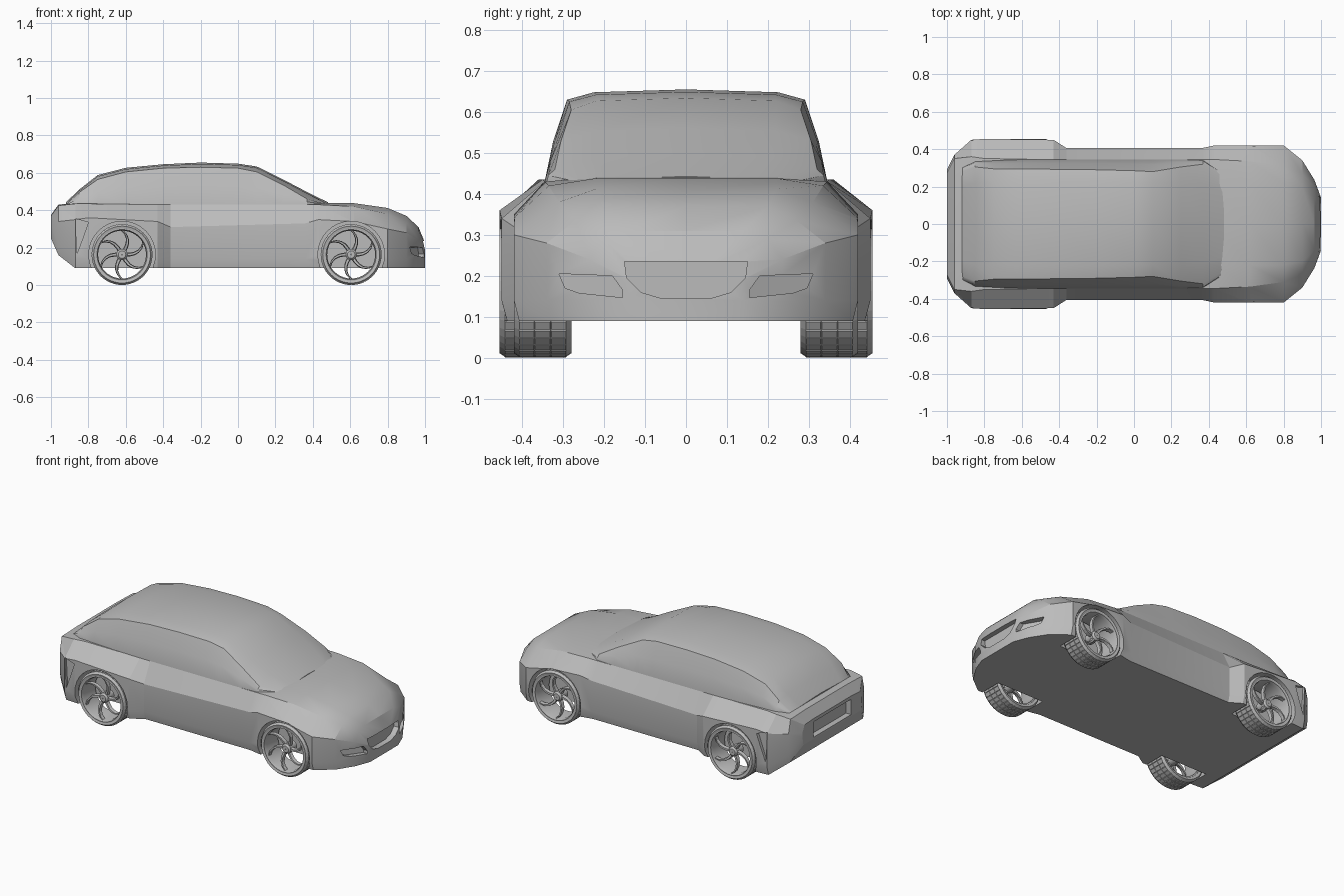
import bpy, bmesh, math
from mathutils import Vector, Matrix

if "Cube" in bpy.data.objects:
    bpy.data.objects.remove(bpy.data.objects["Cube"], do_unlink=True)

grey = bpy.data.materials.new("plain grey")
grey.use_nodes = True
grey.diffuse_color = (0.5, 0.5, 0.5, 1)
grey.node_tree.nodes["Principled BSDF"].inputs["Base Color"].default_value = (0.5, 0.5, 0.5, 1)


def finish(bm, name):
    bmesh.ops.recalc_face_normals(bm, faces=bm.faces)
    mesh = bpy.data.meshes.new(name)
    bm.to_mesh(mesh)
    bm.free()
    mesh.materials.append(grey)
    obj = bpy.data.objects.new(name, mesh)
    bpy.context.collection.objects.link(obj)
    return obj


def smooth(obj, degrees):
    bpy.ops.object.select_all(action="DESELECT")
    obj.select_set(True)
    bpy.context.view_layer.objects.active = obj
    bpy.ops.object.shade_smooth_by_angle(angle=math.radians(degrees))


def skin(bm, rings, closed=False):
    """Join rings of points with quads; cap the ends unless closed."""
    vs = [[bm.verts.new(p) for p in ring] for ring in rings]
    faces = []
    for a, b in zip(vs, vs[1:] + vs[:1] if closed else vs[1:]):
        for i in range(len(a)):
            j = (i + 1) % len(a)
            faces.append(bm.faces.new((a[i], a[j], b[j], b[i])))
    if not closed:
        bm.faces.new(vs[0])
        bm.faces.new(vs[-1])
    return faces


def mirrored(x, half):
    """Full cross-section from (y, z) points of the left half."""
    return [(x, y, z) for y, z in half] + [(x, -y, z) for y, z in reversed(half) if y > 0]


def cut(obj, points, direction):
    """Subtract a prism from obj."""
    bm = bmesh.new()
    d = Vector(direction)
    skin(bm, [[Vector(p) for p in points], [Vector(p) + d for p in points]])
    tool = finish(bm, "cutter")
    tool.hide_render = True
    mod = obj.modifiers.new("cut", "BOOLEAN")
    mod.operation, mod.solver, mod.object = "DIFFERENCE", "EXACT", tool
    bpy.context.view_layer.objects.active = obj
    bpy.ops.object.modifier_apply(modifier=mod.name)
    bpy.data.objects.remove(tool, do_unlink=True)


# Lower body: x, floor z, side y, side top z, shoulder y, shoulder z, deck y, deck z
BODY = [
    (-1.0, .25, .29, .33, .27, .37, .19, .375),
    (-.96, .16, .37, .34, .35, .425, .2, .43),
    (-.87, .09, .45, .35, .36, .435, .22, .44),
    (-.8, .09, .455, .36, .35, .435, .22, .44),
    (-.43, .09, .45, .34, .345, .43, .22, .44),
    (-.36, .09, .405, .31, .345, .43, .22, .44),
    (.36, .09, .405, .33, .345, .43, .22, .44),
    (.43, .09, .42, .35, .345, .43, .22, .44),
    (.62, .09, .42, .34, .335, .42, .22, .438),
    (.8, .09, .42, .3, .31, .38, .22, .412),
    (.9, .09, .34, .28, .27, .335, .2, .37),
    (.965, .09, .235, .24, .2, .29, .14, .31),
    (1.0, .09, .14, .19, .12, .22, .06, .225),
]
bm = bmesh.new()
skin(bm, [mirrored(x, [(0, zb), (w * .97, zb), (w, zb + .05), (w, zw), (ws, zs), (wt, zt), (0, zt)])
          for x, zb, w, zw, ws, zs, wt, zt in BODY])
body = finish(bm, "body")

# Wheel arches
AXLES = [(-.62, .385), (.605, .35)]
for ax, wy in AXLES:
    ring = [math.tau * i / 32 for i in range(32)]
    for s in (1, -1):
        cut(body, [(ax + .178 * math.cos(a), s * (wy - .08), .163 + .178 * math.sin(a)) for a in ring],
            (0, s * .3, 0))


def nose_x(y):
    return 1.0 - .25 * max(0, abs(y) - .14) - 1.0 * max(0, abs(y) - .22) * .6


# Grille, fog lamp openings, number plate recess and rear side vents
grille = [(-.15, .235), (.15, .235), (.145, .195), (.11, .16), (.06, .145),
          (-.06, .145), (-.11, .16), (-.145, .195)]
cut(body, [(.965, y, z) for y, z in grille], (.2, 0, 0))
lamp = [(.31, .205), (.295, .17), (.26, .158), (.155, .147), (.155, .165), (.18, .2)]
for s in (1, -1):
    cut(body, [(nose_x(y) - .03, s * y, z) for y, z in lamp], (.2, 0, 0))
    cut(body, [(x, s * .435, z) for x, z in ((-.87, .355), (-.8, .335), (-.83, .25), (-.86, .17))],
        (0, s * .1, 0))
cut(body, [(-.965, y, z) for y, z in ((-.185, .26), (.185, .26), (.185, .355), (-.185, .355))], (-.1, 0, 0))
smooth(body, 22)

# Cabin: x, belt y, roof edge y, roof edge z, roof crown y, roof z
CABIN = [
    (-.92, .30, .28, .43, .2, .442),
    (-.85, .335, .305, .495, .22, .51),
    (-.75, .34, .295, .565, .22, .588),
    (-.6, .345, .295, .605, .225, .627),
    (-.4, .345, .292, .625, .225, .646),
    (-.2, .345, .29, .63, .225, .655),
    (0, .345, .285, .625, .22, .649),
    (.1, .345, .28, .605, .22, .634),
    (.25, .345, .305, .53, .22, .56),
    (.37, .34, .32, .46, .21, .497),
    (.48, .27, .25, .43, .17, .443),
]
bm = bmesh.new()
skin(bm, [mirrored(x, [(0, .4), (wb, .4), (wb, .43), ((wb + we) / 2 + .006, (.43 + ze) / 2),
                       (we, ze), (wc, zc - .007), (0, zc)])
          for x, wb, we, ze, wc, zc in CABIN])
smooth(finish(bm, "cabin"), 30)


def lathe(bm, profile, steps):
    """Spin a closed (radius, y) profile round the y axis."""
    turns = [math.tau * i / steps for i in range(steps)]
    return skin(bm, [[(r * math.cos(a), y, r * math.sin(a)) for r, y in profile] for a in turns], True)


def build_wheel(name, ax, wy, side):
    place = Matrix.Translation((ax, side * wy, .163)) @ Matrix.Diagonal((1, side, 1, 1))
    # Tyre with raised tread blocks
    bm = bmesh.new()
    faces = lathe(bm, [(.136, -.066), (.152, -.07), (.16, -.058), (.16, -.02), (.16, .02),
                       (.16, .058), (.152, .07), (.136, .066)], 40)
    bmesh.ops.recalc_face_normals(bm, faces=bm.faces)
    tread = [f for f in faces if all(v.co.xz.length > .159 for v in f.verts)]
    bmesh.ops.inset_individual(bm, faces=tread, thickness=.002, depth=.003)
    bm.transform(place)
    finish(bm, name + "_tyre")
    # Rim barrel and hub
    bm = bmesh.new()
    lathe(bm, [(.142, -.06), (.142, .066), (.134, .068), (.128, .05), (.128, -.06)], 40)
    lathe(bm, [(.002, -.02), (.03, -.02), (.03, .04), (.02, .05), (.002, .05)], 20)
    bm.transform(place)
    smooth(finish(bm, name + "_rim"), 30)
    # Six swept spokes
    bm = bmesh.new()
    for k in range(6):
        rings = []
        for i in range(6):
            t = i / 5
            r, a = .022 + .112 * t, math.tau * k / 6 + .55 * t * t
            half = .011 - .004 * t
            c = Vector((r * math.cos(a), 0, r * math.sin(a)))
            n = Vector((-math.sin(a), 0, math.cos(a))) * half
            front, back = Vector((0, .04 + .016 * t, 0)), Vector((0, .02 + .016 * t, 0))
            rings.append([c - n + back, c + n + back, c + n * .6 + front, c - n * .6 + front])
        skin(bm, rings)
    bm.transform(place)
    finish(bm, name + "_spokes")


for (ax, wy), end in zip(AXLES, ("rear", "front")):
    for s, side in ((1, "left"), (-1, "right")):
        build_wheel(f"{end}_{side}_wheel", ax, wy, s)
